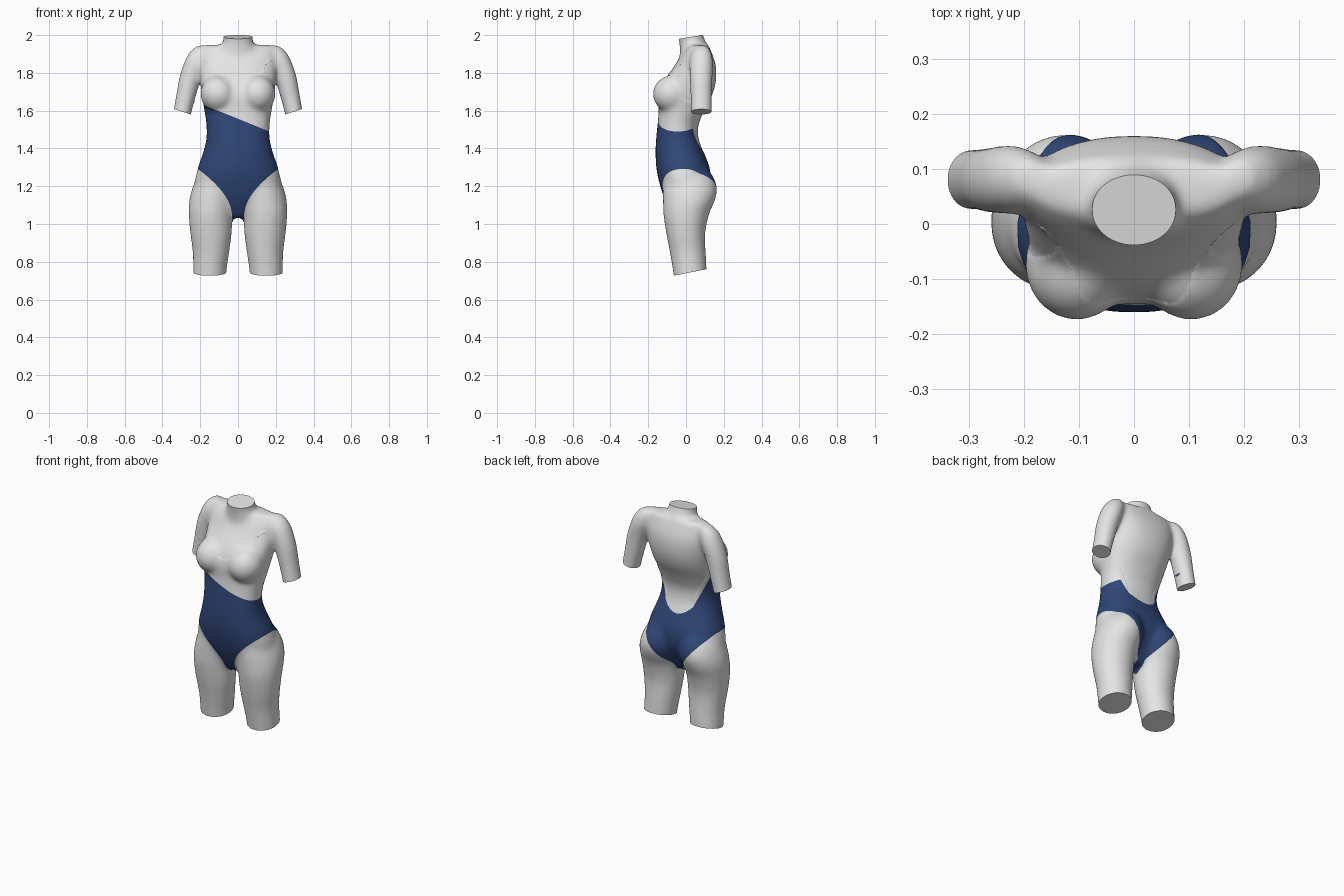
import bpy, bmesh, math
from mathutils import Vector

if "Cube" in bpy.data.objects:
    bpy.data.objects.remove(bpy.data.objects["Cube"])

def material(name, rgb):
    m = bpy.data.materials.new(name)
    m.diffuse_color = (*rgb, 1)
    m.use_nodes = True
    m.node_tree.nodes["Principled BSDF"].inputs["Base Color"].default_value = m.diffuse_color
    return m

GREY = material("pale grey", (0.78, 0.78, 0.78))
BLUE = material("navy blue", (0.030, 0.064, 0.19))

def spline(rows, steps=5):
    """Catmull-Rom interpolation of ring rows."""
    out = []
    for i in range(len(rows) - 1):
        a, b, c, d = (rows[max(0, min(len(rows) - 1, i + k))] for k in (-1, 0, 1, 2))
        for s in range(steps):
            t = s / steps
            out.append([0.5 * (2*q + (r - p)*t + (2*p - 5*q + 4*r - u)*t*t
                               + (3*q - p - 3*r + u)*t**3)
                        for p, q, r, u in zip(a, b, c, d)])
    return out + [list(rows[-1])]

def loft(bm, rows, side=1, power=2.0, grow=0.0, n=40):
    """Closed loft of horizontal rings: z, centre x, half width, front y, back y."""
    rings = []
    for z, cx, hw, yf, yb in spline(rows):
        ring = []
        for k in range(n):
            a = 2 * math.pi * k / n
            c, s = math.cos(a), math.sin(a)
            px = math.copysign(abs(c) ** (2 / power), c)
            py = math.copysign(abs(s) ** (2 / power), s)
            ring.append(bm.verts.new((side * (cx + (hw + grow) * px),
                                      (yf + yb) / 2 + ((yb - yf) / 2 + grow) * py, z)))
        rings.append(ring)
    for r0, r1 in zip(rings, rings[1:]):
        for k in range(n):
            j = (k + 1) % n
            bm.faces.new((r0[k], r0[j], r1[j], r1[k]))
    bm.faces.new(rings[0][::-1])
    bm.faces.new(rings[-1])

TORSO = [(1.035, 0, .04, -.06, .05), (1.12, 0, .13, -.105, .09), (1.20, 0, .222, -.134, .125),
         (1.29, 0, .213, -.154, .125), (1.38, 0, .182, -.159, .092), (1.45, 0, .166, -.156, .066),
         (1.52, 0, .165, -.149, .064), (1.60, 0, .176, -.142, .095), (1.68, 0, .190, -.143, .137),
         (1.76, 0, .200, -.114, .158), (1.84, 0, .205, -.058, .157), (1.90, 0, .205, -.022, .138),
         (1.948, 0, .185, .015, .118)]
NECK = [(1.88, 0, .12, -.03, .12), (1.93, 0, .10, -.03, .115), (1.965, 0, .076, -.034, .102),
        (2.0, 0, .076, -.041, .088), (2.07, 0, .077, -.049, .07)]
LEG = [(.66, .152, .084, -.055, .110), (.76, .149, .088, -.069, .108), (.85, .143, .095, -.084, .103),
       (.95, .143, .108, -.103, .100), (1.05, .144, .115, -.118, .120), (1.12, .135, .122, -.120, .150),
       (1.18, .124, .119, -.120, .163), (1.25, .112, .10, -.11, .142), (1.33, .09, .05, -.05, .08)]
ARM = [(1.50, .313, .046, .028, .132), (1.60, .293, .046, .028, .133), (1.70, .270, .051, .026, .135),
       (1.78, .251, .056, .022, .138), (1.86, .222, .058, .022, .140), (1.91, .205, .048, .035, .13),
       (1.945, .19, .025, .06, .11)]

# Overlapping body parts, fused by a voxel remesh
bm = bmesh.new()
loft(bm, TORSO, power=2.25, grow=.001)
loft(bm, NECK, grow=.003)
for side in (-1, 1):
    loft(bm, LEG, side, grow=.002)
    loft(bm, ARM, side, grow=.004)
    # Bust
    for v in bmesh.ops.create_uvsphere(bm, u_segments=32, v_segments=20, radius=1)["verts"]:
        v.co = Vector((side * .104 + v.co.x * .094, -.074 + v.co.y * .101, 1.688 + v.co.z * .098))
bmesh.ops.recalc_face_normals(bm, faces=bm.faces)
mesh = bpy.data.meshes.new("body_parts")
bm.to_mesh(mesh)
bm.free()
body = bpy.data.objects.new("torso_mannequin", mesh)
bpy.context.collection.objects.link(body)
rm = body.modifiers.new("fuse", 'REMESH')
rm.mode = 'VOXEL'
rm.voxel_size = 0.0075
sm = body.modifiers.new("soften", 'SMOOTH')
sm.factor = 0.5
sm.iterations = 50
dg = bpy.context.evaluated_depsgraph_get()
fused = bpy.data.meshes.new_from_object(body.evaluated_get(dg))
body.modifiers.clear()
body.data = fused
bpy.data.meshes.remove(mesh)
fused.materials.clear()
fused.materials.append(GREY)
fused.materials.append(BLUE)
bm = bmesh.new()
bm.from_mesh(fused)

# Flat cut ends of neck, legs and arms
def cut(point, normal, inside):
    faces = [f for f in bm.faces if inside(f.calc_center_median())]
    geom = faces + list({e for f in faces for e in f.edges}) + list({v for f in faces for v in f.verts})
    bmesh.ops.bisect_plane(bm, geom=geom, plane_co=point, plane_no=Vector(normal).normalized(),
                           clear_outer=True)
    bmesh.ops.holes_fill(bm, edges=[e for e in bm.edges if e.is_boundary], sides=0)

cut((0, -.04, 1.98), (0, -.02, .125), lambda c: c.z > 1.94 and abs(c.x) < .11)
for s in (-1, 1):
    cut((s * .15, -.065, .726), (0, .035, -.173), lambda c: c.z < .9 and c.x * s > 0)
    cut((s * .25, 0, 1.58), (s * .027, 0, -.085),
        lambda c: c.x * s > .22 and 1.43 < c.z < 1.72)

# Swimsuit outlines as signed functions (positive inside)
def back_scoop(p, rise=1.5):
    return 1.38 + 6 * p.x ** 2 + rise * max(0, .06 - p.y)

def blue_suit(p):
    ax = abs(p.x)
    top = min(1.557 - .41 * p.x, back_scoop(p))
    blend = min(1, max(0, (p.y + .02) / .1))
    start = .032 - .012 * blend
    t = max(0, (ax - start) / (.21 - start))
    low = 1.05 + .24 * t ** (.55 + .4 * blend) if t > 0 else 1.0
    return min(top - p.z, p.z - low, .235 - ax)

def upper_suit(p):
    ax = abs(p.x)
    neck = 1.715 + 6.2 * p.x ** 2
    hole = 1.0
    if ax > .13:
        hole = (math.hypot((p.y - .03) / .09, (p.z - 1.76) / .11) - 1) * .1
    return min(neck - p.z, .208 - ax, back_scoop(p, 5) - p.z, hole, p.z - 1.40)

def cut_outline(fn):
    """Insert edges exactly along fn = 0."""
    val = {v: fn(v.co) for v in bm.verts}
    new = []
    for e in list(bm.edges):
        a, b = e.verts
        fa, fb = val[a], val[b]
        if fa * fb < 0:
            t = min(.97, max(.03, fa / (fa - fb)))
            new.append(bmesh.utils.edge_split(e, a, t)[1])
    bmesh.ops.connect_verts(bm, verts=new)

cut_outline(upper_suit)
cut_outline(blue_suit)

# Blue cloth, and the slightly raised top of the suit
bm.normal_update()
for f in bm.faces:
    f.material_index = int(blue_suit(f.calc_center_median()) > 0)
for v, n in [(v, v.normal.copy()) for v in bm.verts
             if upper_suit(v.co) > .001 or blue_suit(v.co) > .001]:
    v.co += n * .0015
bmesh.ops.recalc_face_normals(bm, faces=bm.faces)
bm.to_mesh(fused)
bm.free()
bpy.context.view_layer.objects.active = body
body.select_set(True)
bpy.ops.object.shade_smooth_by_angle(angle=math.radians(50))
